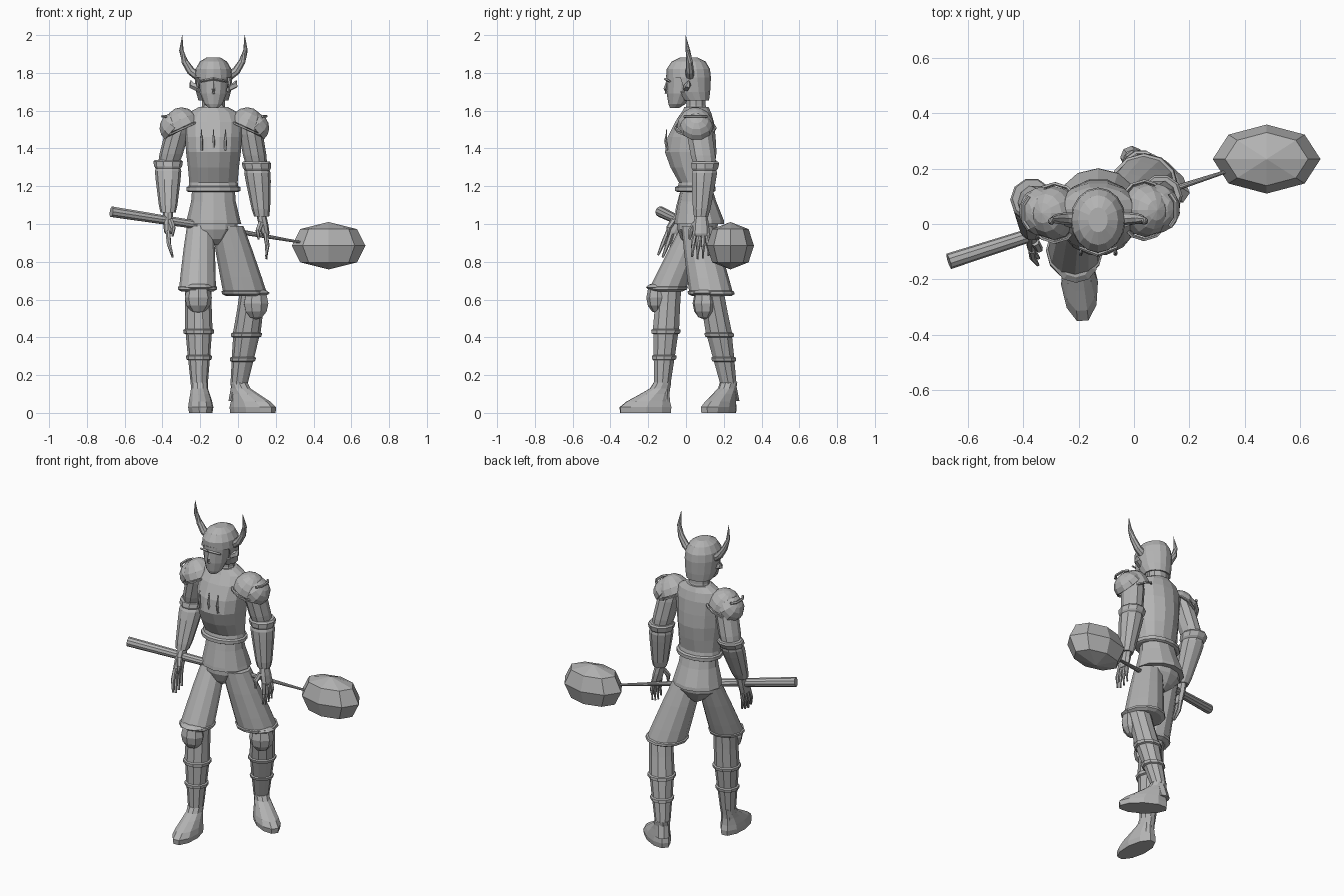
import bpy, bmesh
from math import sin, cos, pi, radians
from mathutils import Vector, Matrix

default_cube = bpy.data.objects.get("Cube")
if default_cube:
    bpy.data.objects.remove(default_cube, do_unlink=True)

# One plain material for the whole figure
steel = bpy.data.materials.new("steel_grey")
steel.use_nodes = True
steel.diffuse_color = (0.45, 0.45, 0.45, 1)
steel.node_tree.nodes["Principled BSDF"].inputs["Base Color"].default_value = steel.diffuse_color


def finish(name, bm):
    bmesh.ops.recalc_face_normals(bm, faces=bm.faces)
    mesh = bpy.data.meshes.new(name)
    bm.to_mesh(mesh)
    bm.free()
    mesh.materials.append(steel)
    obj = bpy.data.objects.new(name, mesh)
    bpy.context.scene.collection.objects.link(obj)
    return obj


def skin(name, loops, capped=True):
    """Join successive loops of points into a skin."""
    bm = bmesh.new()
    rows = [[bm.verts.new(p) for p in loop] for loop in loops]
    count = len(rows[0])
    for low, high in zip(rows, rows[1:]):
        for i in range(count):
            j = (i + 1) % count
            bm.faces.new((low[i], low[j], high[j], high[i]))
    if capped:
        bm.faces.new(rows[0])
        bm.faces.new(rows[-1])
    return finish(name, bm)


def circle(sides):
    return [(cos(2 * pi * i / sides), sin(2 * pi * i / sides)) for i in range(sides)]


def loft(name, rings, sides=12, capped=True):
    """Level oval rings given as x, y, z, x radius, y radius."""
    return skin(name, [[(x + rx * c, y + ry * s, z) for c, s in circle(sides)]
                       for x, y, z, rx, ry in rings], capped)


def limb(name, start, end, profile, sides=10, depth=1.0):
    """Level rings spread between two joints; profile holds fraction, radius."""
    a, b = Vector(start), Vector(end)
    return loft(name, [(*a.lerp(b, t), r, r * depth) for t, r in profile], sides)


def tube(name, points, radii, sides=6):
    """Round tube whose rings follow the path."""
    pts = [Vector(p) for p in points]
    loops = []
    for i, p in enumerate(pts):
        along = pts[min(i + 1, len(pts) - 1)] - pts[max(i - 1, 0)]
        turn = along.to_track_quat('Z', 'Y')
        loops.append([p + turn @ Vector((radii[i] * c, radii[i] * s, 0)) for c, s in circle(sides)])
    return skin(name, loops)


def ball(name, centre, size, turn=Matrix.Identity(4), u=10, v=6, floor=None):
    """Faceted ellipsoid, optionally trimmed into a shell."""
    bm = bmesh.new()
    bmesh.ops.create_uvsphere(bm, u_segments=u, v_segments=v, radius=1)
    if floor is not None:
        bmesh.ops.delete(bm, geom=[p for p in bm.verts if p.co.z < floor], context='VERTS')
    bm.transform(Matrix.Translation(centre) @ turn @ Matrix.Diagonal((*size, 1)))
    return finish(name, bm)


def thicken(obj, amount):
    mod = obj.modifiers.new("thickness", 'SOLIDIFY')
    mod.thickness = amount


MID = -0.13

# Torso: breastplate, skirt and pelvis
loft("breastplate", [
    (MID, .05, 1.18, .135, .1), (MID, .05, 1.22, .128, .09), (MID, .035, 1.3, .135, .12),
    (MID, .025, 1.38, .145, .14), (MID, .03, 1.46, .15, .13), (MID, .045, 1.54, .155, .105),
    (MID, .055, 1.59, .13, .08), (MID, .055, 1.62, .075, .065)], 14)
loft("waist_trim", [(MID, .05, z, .132 + out, .1 + out)
                    for z, out in ((1.17, 0), (1.175, .01), (1.195, .01), (1.2, 0))], 14)
loft("skirt", [(MID, .055, 1.2, .112, .08), (MID, .06, 1.12, .118, .1),
               (MID, .07, 1.02, .142, .13), (MID, .07, 1.0, .148, .132)], 12)
loft("pelvis", [(MID, .065, 1.04, .125, .11), (MID, .06, .97, .13, .105),
                (MID, .055, .92, .075, .08), (MID, .055, .89, .03, .05)], 12)
for i in range(3):
    x = MID + (i - 1) * .063
    tube("chest_fin", [(x, -.1, 1.39), (x, -.108, 1.44), (x, -.102, 1.5)], [.007, .008, .003], 5)

# Head, neck and helmet
limb("neck", (MID, .05, 1.7), (MID, .055, 1.58), [(0, .06), (.6, .06), (1, .075)], depth=.9)
loft("face", [(MID, -.06, 1.615, .026, .025), (MID, -.048, 1.635, .048, .045),
              (MID, -.03, 1.69, .07, .072), (MID, -.02, 1.79, .08, .085)], 12)
tube("nose", [(MID, -.1, 1.755), (MID, -.108, 1.715), (MID, -.105, 1.69)], [.005, .011, .008], 4)
helmet = loft("helmet", [
    (MID, .05, 1.655, .08, .072), (MID, .03, 1.7, .092, .098), (MID, .015, 1.775, .1, .117),
    (MID, .012, 1.82, .095, .115), (MID, .014, 1.86, .072, .09), (MID, .015, 1.882, .035, .045)], 16)
bm = bmesh.new()
bm.from_mesh(helmet.data)
opening = [f for f in bm.faces if f.normal.z < -.9
           or (f.calc_center_median().z < 1.77 and f.calc_center_median().y < -.035)]
bmesh.ops.delete(bm, geom=opening, context='FACES')
bm.to_mesh(helmet.data)
bm.free()
thicken(helmet, .01)
for side in (-1, 1):
    horn = [(.085, .02, 1.785), (.12, .02, 1.81), (.152, .018, 1.86),
            (.17, .01, 1.92), (.165, -.003, 2.0)]
    tube("horn", [(MID + side * x, y, z) for x, y, z in horn], [.024, .022, .018, .012, .001], 8)
    tube("ear", [(MID + side * .08, 0, 1.72), (MID + side * .115, .01, 1.735),
                 (MID + side * .122, .015, 1.76)], [.02, .018, .003], 5)
    tube("brow", [(MID + side * .07, -.085, 1.755), (MID, -.112, 1.768)], [.006, .007], 4)


# Arms
def arm(side, shoulder, elbow, wrist, palm, tip):
    limb("upper_arm", shoulder, elbow, [(0, .055), (.3, .064), (.75, .062), (1, .055)], depth=1.1)
    limb("elbow_cuff", elbow, wrist, [(-.12, .07), (-.08, .078), (.02, .074), (.06, .066)])
    limb("gauntlet", elbow, wrist, [(0, .062), (.12, .07), (.3, .066), (.85, .049), (1, .04)])
    a, b, c = Vector(wrist), Vector(palm), Vector(tip)
    loft("palm", [(*a, .026, .034), (*a.lerp(b, .5), .026, .042), (*b, .022, .045),
                  (*b.lerp(c, .1), .016, .042)], 8)
    for i in range(4):
        shift = Vector((0, (i - 1.5) * .023, 0))
        reach = 1 - .09 * abs(i - 1.3)
        knuckle = b + shift
        tube("finger", [knuckle, knuckle.lerp(c + shift * 1.3, reach * .5) + Vector((side * .008, 0, 0)),
                        knuckle.lerp(c + shift * 1.3, reach)], [.013, .012, .006], 6)
    thumb = a.lerp(b, .4) + Vector((-side * .012, -.03, 0))
    tube("thumb", [thumb, thumb + Vector((-side * .015, -.025, -.04)),
                   thumb + Vector((-side * .012, -.03, -.085))], [.016, .014, .006], 6)

    # Layered shoulder armour
    tilt = Matrix.Rotation(side * radians(25), 4, 'Y')
    top = Vector(shoulder) + Vector((-side * .015, -.01, -.035))
    thicken(ball("pauldron", top, (.092, .098, .105), tilt, 12, 8, -.05), .012)
    lean = Matrix.Rotation(side * radians(50), 4, 'Y')
    thicken(ball("outer_pauldron", top + Vector((side * .045, .005, -.005)),
                 (.085, .09, .08), lean, 10, 8, -.05), .012)
    rim = [top + tilt @ Vector((.1 * c, .106 * s, -.008)) for c, s in circle(12)]
    rim.append(rim[0])
    tube("pauldron_rim", rim, [.007] * len(rim), 5)
    out = Vector((side, 0, .02))
    crest = top + Vector((side * .09, 0, .055))
    tube("pauldron_lip", [crest + Vector((0, y, 0)) + out * d
                          for y, d in ((-.06, 0), (-.03, .02), (.03, .02), (.06, 0))], [.008] * 4, 5)


arm(1, (.055, .06, 1.55), (.1, .1, 1.3), (.125, .08, 1.04), (.145, .08, .95), (.15, .075, .81))
arm(-1, (-.305, .05, 1.55), (-.37, .08, 1.31), (-.37, -.02, 1.06), (-.37, -.06, .96), (-.345, -.11, .82))


# Legs: trousers, cuff, greaves, knee guard and boot
def leg(hip, hem, knee, ankle, toe_angle, knee_angle, thigh):
    limb("trouser", hip, hem, [(0, .082 * thigh), (.35, .096 * thigh), (.75, .108 * thigh),
                               (.96, .113 * thigh), (1, .095 * thigh)], 12)
    limb("trouser_cuff", hip, hem, [(.94, .112 * thigh), (.95, .121 * thigh),
                                    (.99, .12 * thigh), (1.02, .1 * thigh)], 12)
    limb("greave", knee, ankle, [(-.1, .07), (.1, .07), (.36, .073), (.37, .082), (.41, .08),
                                 (.42, .069), (.66, .06), (.67, .069), (.71, .067), (.72, .057),
                                 (1, .045)])
    limb("ankle", knee, ankle, [(.95, .04), (1.2, .042)], 8)
    ahead = Vector((sin(knee_angle), -cos(knee_angle), 0))
    face = Matrix.Rotation(knee_angle, 4, 'Z')
    centre = Vector(knee) + ahead * .055
    ball("knee_guard", centre, (.072, .06, .085), face, 8, 6)
    ball("knee_guard_rim", centre + Vector((0, 0, .055)) - ahead * .005, (.078, .068, .022), face, 10, 4)
    boot = loft("boot", [(0, -.09, 0, .062, .14), (0, -.09, .03, .067, .143), (0, -.075, .06, .062, .12),
                         (0, -.04, .1, .052, .08), (0, -.012, .13, .045, .055),
                         (0, 0, .16, .046, .048)], 10)
    boot.location = (ankle[0], ankle[1], 0)
    boot.rotation_euler.z = toe_angle


leg((-.055, .06, .99), (.04, .135, .625), (.07, .145, .58), (.005, .225, .15),
    radians(55), radians(28), 1.02)
leg((-.2, .045, .99), (-.215, -.1, .65), (-.21, -.095, .61), (-.205, -.125, .15),
    radians(5), 0, .86)

# Mace: tapering shaft and faceted head
tube("mace_shaft", [(-.67, -.135, 1.065), (-.25, 0, 1.0), (.06, .1, .95), (.35, .195, .9)],
     [.029, .023, .013, .006], 10)
loft("mace_head", [(.48, .235, .885 + h, .195 * r, .125 * r)
                   for h, r in ((-.125, .01), (-.088, .77), (0, 1), (.088, .77), (.125, .01))], 8)
